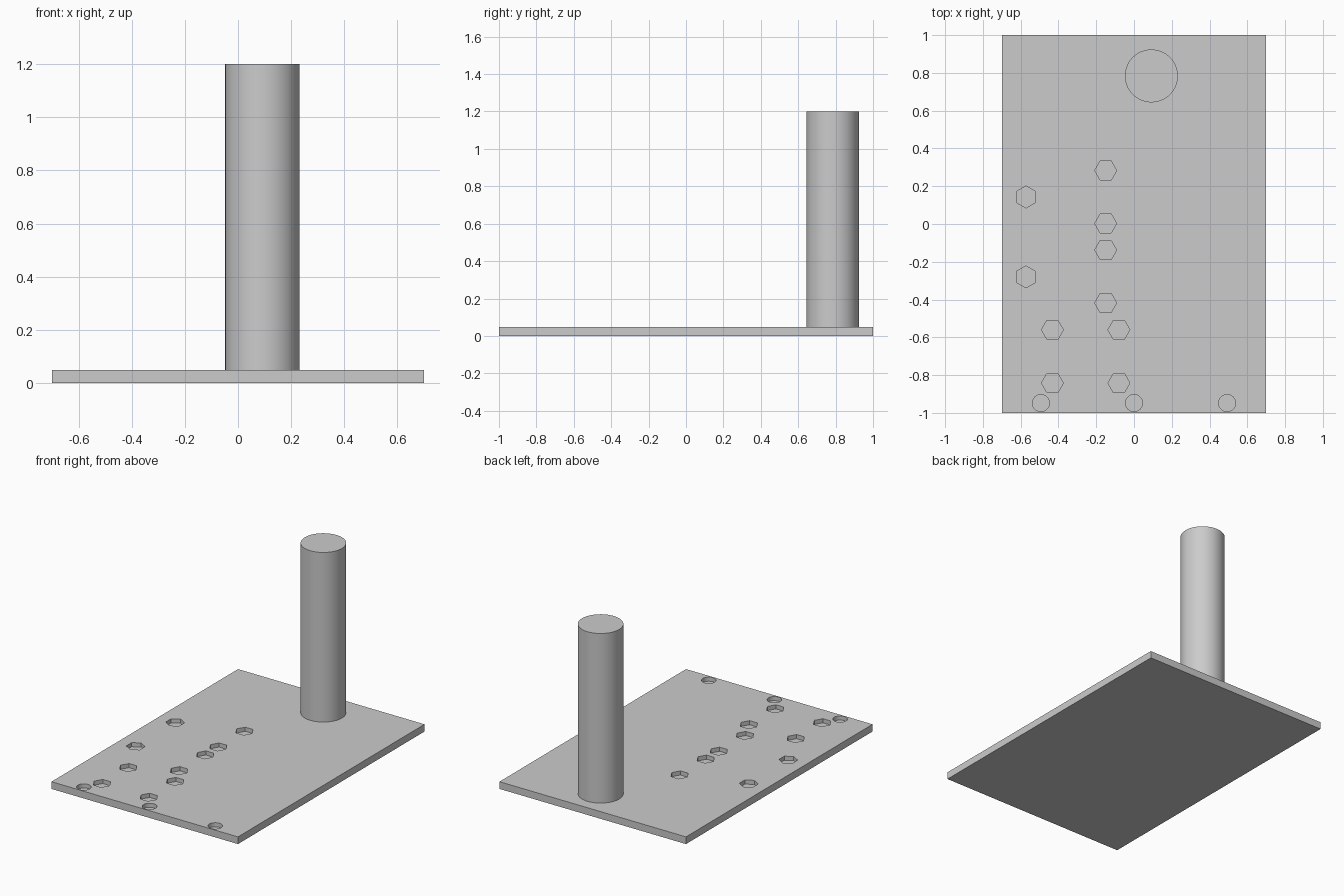
import bpy
import math

cube = bpy.data.objects.get("Cube")
if cube:
    bpy.data.objects.remove(cube, do_unlink=True)

TOP = 0.049          # upper surface of the plate
POCKET_DEPTH = 0.028
HEX_RADIUS = 0.058
ROUND_RADIUS = 0.045

grey = bpy.data.materials.new("light_grey")
grey.use_nodes = True
grey.diffuse_color = (0.6, 0.6, 0.6, 1)
grey.node_tree.nodes["Principled BSDF"].inputs["Base Color"].default_value = (0.6, 0.6, 0.6, 1)


def cylinder(name, x, y, bottom, top, radius, sides, turn=0.0):
    bpy.ops.mesh.primitive_cylinder_add(
        vertices=sides, radius=radius, depth=top - bottom,
        location=(x, y, (bottom + top) / 2), rotation=(0, 0, turn))
    obj = bpy.context.object
    obj.name = name
    obj.data.materials.append(grey)
    return obj


# Base plate
bpy.ops.mesh.primitive_cube_add(size=1, location=(0, 0, TOP / 2))
plate = bpy.context.object
plate.name = "base_plate"
plate.scale = (1.4, 2, TOP)
bpy.ops.object.transform_apply(location=False, rotation=False, scale=True)
plate.data.materials.append(grey)

# Blind pockets: hexagons with corners along x, hexagons with corners along y, round holes
corner_x = [(-0.15, y) for y in (0.283, 0.003, -0.138, -0.418)]
corner_x += [(x, y) for x in (-0.432, -0.08) for y in (-0.56, -0.842)]
corner_y = [(-0.572, 0.143), (-0.572, -0.28)]
round_holes = [(x, -0.948) for x in (-0.493, 0, 0.493)]

pockets = bpy.data.collections.new("pocket_cutters")
bpy.context.scene.collection.children.link(pockets)
for kind, spots, radius, sides, turn in (
        ("hex_pocket_cutter", corner_x, HEX_RADIUS, 6, math.pi / 2),
        ("turned_hex_pocket_cutter", corner_y, HEX_RADIUS, 6, 0),
        ("round_pocket_cutter", round_holes, ROUND_RADIUS, 48, 0)):
    for x, y in spots:
        cutter = cylinder(kind, x, y, TOP - POCKET_DEPTH, TOP + 0.05, radius, sides, turn)
        for owner in list(cutter.users_collection):
            owner.objects.unlink(cutter)
        pockets.objects.link(cutter)

cut = plate.modifiers.new("pockets", 'BOOLEAN')
cut.operand_type = 'COLLECTION'
cut.collection = pockets
cut.solver = 'EXACT'
bpy.context.view_layer.objects.active = plate
bpy.ops.object.modifier_apply(modifier=cut.name)

# The cutters are no longer needed once the pockets are cut
for cutter in list(pockets.objects):
    bpy.data.objects.remove(cutter, do_unlink=True)
bpy.data.collections.remove(pockets)

# Upright post near the back edge
post = cylinder("post", 0.092, 0.784, TOP, 1.2, 0.14, 96)

# Smooth round walls, sharp edges elsewhere
for obj in (plate, post):
    bpy.ops.object.select_all(action='DESELECT')
    obj.select_set(True)
    bpy.context.view_layer.objects.active = obj
    bpy.ops.object.shade_smooth_by_angle(angle=math.radians(30))
